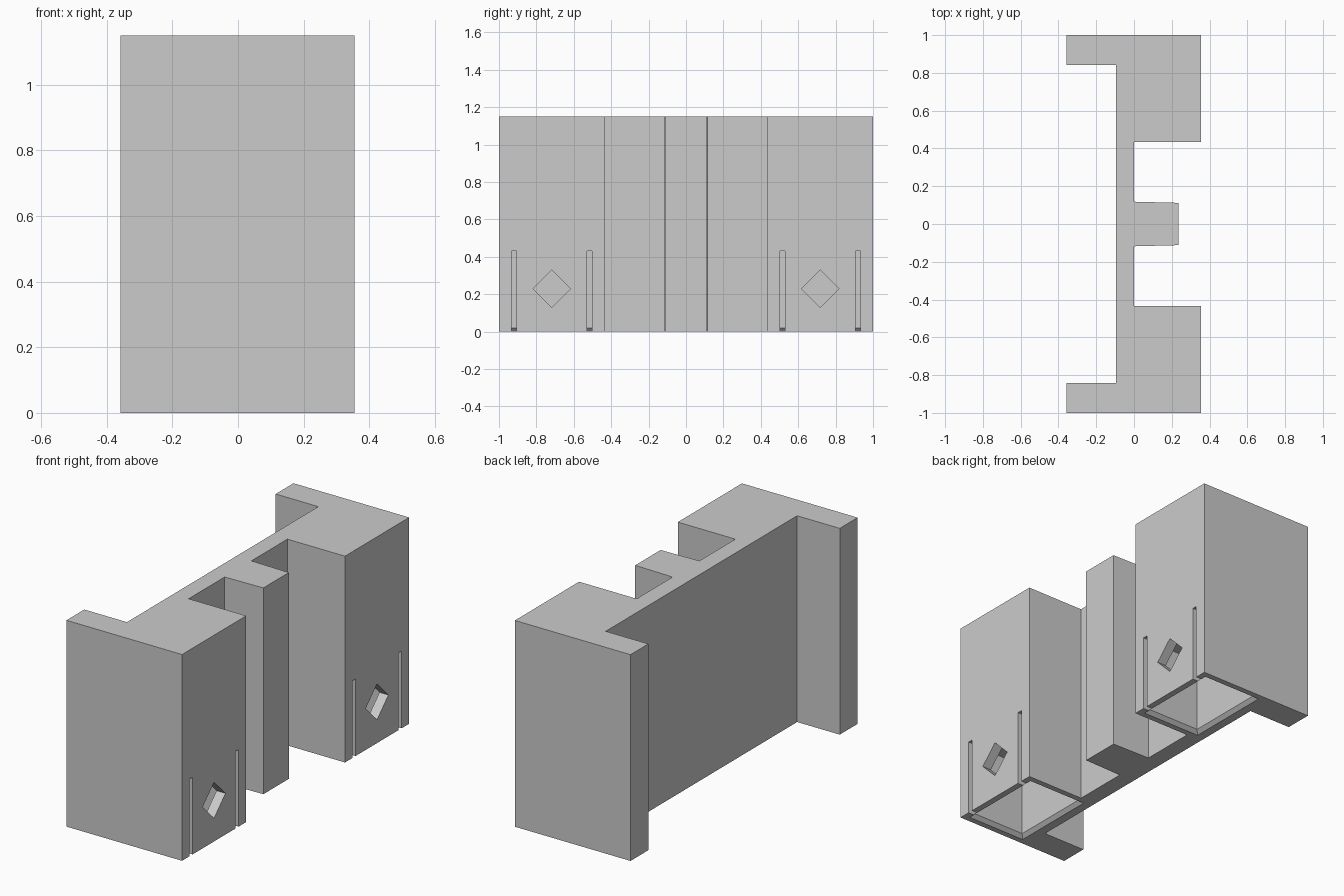
import bpy
import bmesh

cube = bpy.data.objects.get("Cube")
if cube:
    bpy.data.objects.remove(cube, do_unlink=True)

HEIGHT = 1.15
POCKET_Y = 0.7175   # centre of each pillar's pocket

grey = bpy.data.materials.new("light_grey")
grey.use_nodes = True
grey.diffuse_color = (0.6, 0.6, 0.6, 1)
grey.node_tree.nodes["Principled BSDF"].inputs["Base Color"].default_value = (0.6, 0.6, 0.6, 1)


def loft(name, rings):
    """Closed solid through matching rings of points."""
    bm = bmesh.new()
    loops = [[bm.verts.new(p) for p in ring] for ring in rings]
    bm.faces.new(loops[0])
    bm.faces.new(loops[-1])
    n = len(loops[0])
    for a, b in zip(loops, loops[1:]):
        for i in range(n):
            j = (i + 1) % n
            bm.faces.new((a[i], a[j], b[j], b[i]))
    bmesh.ops.recalc_face_normals(bm, faces=bm.faces)
    mesh = bpy.data.meshes.new(name)
    bm.to_mesh(mesh)
    bm.free()
    mesh.materials.append(grey)
    obj = bpy.data.objects.new(name, mesh)
    bpy.context.collection.objects.link(obj)
    return obj


def rect(x0, x1, y0, y1, z, grow=0.0):
    return [(x0 - grow, y0 - grow, z), (x1 + grow, y0 - grow, z),
            (x1 + grow, y1 + grow, z), (x0 - grow, y1 + grow, z)]


# Wall body: half outline mirrored across y, then extruded
half = [(0.235, 0.112), (0, 0.118), (0, 0.435), (0.355, 0.435),
        (0.355, 1), (-0.358, 1), (-0.358, 0.843), (-0.095, 0.843)]
outline = half + [(x, -y) for x, y in reversed(half)]
body = loft("wall_body", [[(x, y, z) for x, y in outline] for z in (0, HEIGHT)])

cutters = []
for side in (-1, 1):
    yc = side * POCKET_Y

    # Pocket open at the bottom with a chamfered mouth
    box = (-0.025, 0.30, yc - 0.23, yc + 0.23)
    cutters.append(loft("pocket_cutter", [rect(*box, -0.02, 0.04),
                                          rect(*box, 0.02),
                                          rect(*box, 0.435)]))

    # Two slots that free the clip panel
    for offset in (-0.2025, 0.2025):
        y = yc + offset
        slot = (0.2, 0.45, y - 0.0135, y + 0.0135)
        cutters.append(loft("slot_cutter", [rect(*slot, -0.05), rect(*slot, 0.43)]))

    # Diamond window in the clip panel
    diamond = [(0, -0.1), (0.1, 0), (0, 0.1), (-0.1, 0)]
    cutters.append(loft("diamond_cutter", [[(x, yc + dy, 0.23 + dz) for dy, dz in diamond]
                                           for x in (0.2, 0.45)]))

# Cut the body
for cutter in cutters:
    cut = body.modifiers.new(cutter.name, "BOOLEAN")
    cut.operation = "DIFFERENCE"
    cut.solver = "EXACT"
    cut.object = cutter

bpy.context.view_layer.update()
graph = bpy.context.evaluated_depsgraph_get()
result = bpy.data.meshes.new_from_object(body.evaluated_get(graph))
body.modifiers.clear()
body.data = result
for cutter in cutters:
    bpy.data.objects.remove(cutter, do_unlink=True)
